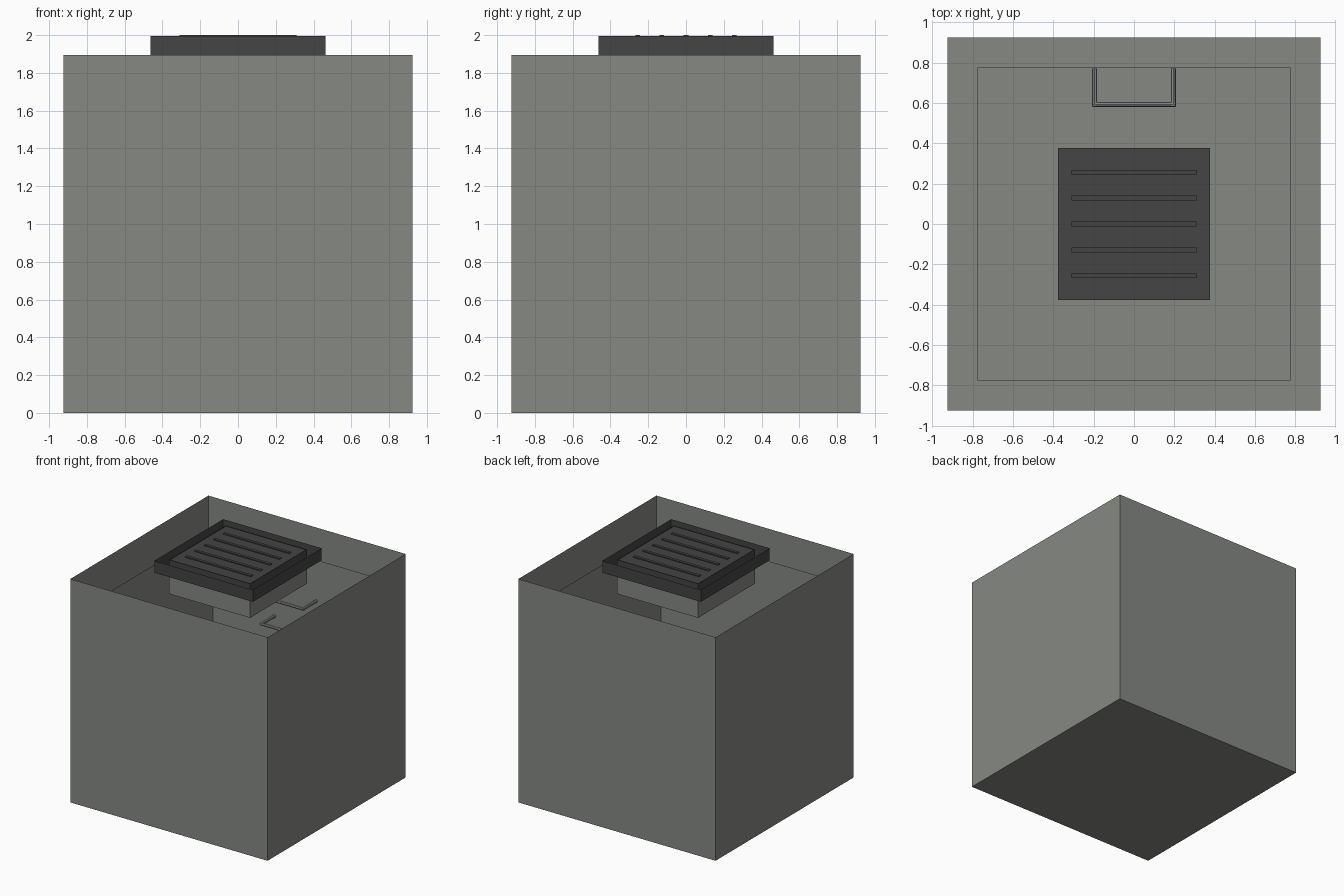
import bpy, bmesh
from mathutils import Matrix, Vector

if "Cube" in bpy.data.objects:
    bpy.data.objects.remove(bpy.data.objects["Cube"])


def material(name, rgb):
    m = bpy.data.materials.new(name)
    m.diffuse_color = (*rgb, 1)
    m.use_nodes = True
    m.node_tree.nodes["Principled BSDF"].inputs["Base Color"].default_value = m.diffuse_color
    return m


CONCRETE = material("concrete_grey", (0.24, 0.25, 0.23))
IRON = material("cast_iron_dark", (0.058, 0.058, 0.058))
STEEL = material("step_steel", (0.27, 0.28, 0.27))


def finish(bm, name, mat):
    mesh = bpy.data.meshes.new(name)
    bm.to_mesh(mesh)
    bm.free()
    mesh.materials.append(mat)
    ob = bpy.data.objects.new(name, mesh)
    bpy.context.collection.objects.link(ob)
    return ob


def add_box(bm, half, z0, z1, cy=0.0, half_y=None, skip=()):
    """Box from z0 to z1; skip may hold 'top' and/or 'bottom' to leave it open."""
    hy = half if half_y is None else half_y
    mtx = Matrix.Translation((0, cy, (z0 + z1) / 2)) @ Matrix.Diagonal((2 * half, 2 * hy, z1 - z0, 1))
    verts = bmesh.ops.create_cube(bm, size=1, matrix=mtx)["verts"]
    faces = {f for v in verts for f in v.link_faces}
    drop = [f for f in faces
            if ("top" in skip and f.normal.z > 0.9) or ("bottom" in skip and f.normal.z < -0.9)]
    bmesh.ops.delete(bm, geom=drop, context='FACES_ONLY')


def box(name, mat, *args, **kw):
    bm = bmesh.new()
    add_box(bm, *args, **kw)
    return finish(bm, name, mat)


def add_rod(bm, a, b, r):
    a, b = Vector(a), Vector(b)
    d = b - a
    rot = d.to_track_quat('Z', 'Y').to_matrix().to_4x4()
    bmesh.ops.create_cone(bm, cap_ends=True, segments=8, radius1=r, radius2=r, depth=d.length,
                          matrix=Matrix.Translation((a + b) / 2) @ rot)


# Chamber: open outer shell, inner lining and access neck
OUT, INN, NECK = 0.925, 0.775, 0.38
TOP, ROOF = 1.895, 1.706
box("chamber_outer_shell", CONCRETE, OUT, 0.0, TOP, skip=("top",))
box("chamber_inner_lining", CONCRETE, INN, 0.154, ROOF, skip=("top",))
box("access_neck", CONCRETE, NECK, ROOF, TOP, skip=("top", "bottom"))

# Cover frame: outer and inner walls
box("frame_outer_wall", IRON, 0.462, TOP, 1.996, skip=("top", "bottom"))
box("frame_inner_wall", IRON, NECK, TOP, 1.996, skip=("top", "bottom"))

# Cover plate with five raised ribs
box("cover_plate", IRON, 0.377, 1.91, 1.992)
bm = bmesh.new()
for i in range(-2, 3):
    add_box(bm, 0.31, 1.99, 2.0, cy=i * 0.128, half_y=0.0125)
finish(bm, "cover_ribs", IRON)

# U-shaped step irons down the back wall
R = 0.0125
for i in range(5):
    z = 1.36 - 0.231 * i
    bm = bmesh.new()
    for s in (-1, 1):
        add_rod(bm, (s * 0.195, INN - 0.005, z), (s * 0.195, 0.582, z), R)
    add_rod(bm, (-0.205, 0.593, z), (0.205, 0.593, z), R)
    finish(bm, f"step_iron_{i + 1}", STEEL)
